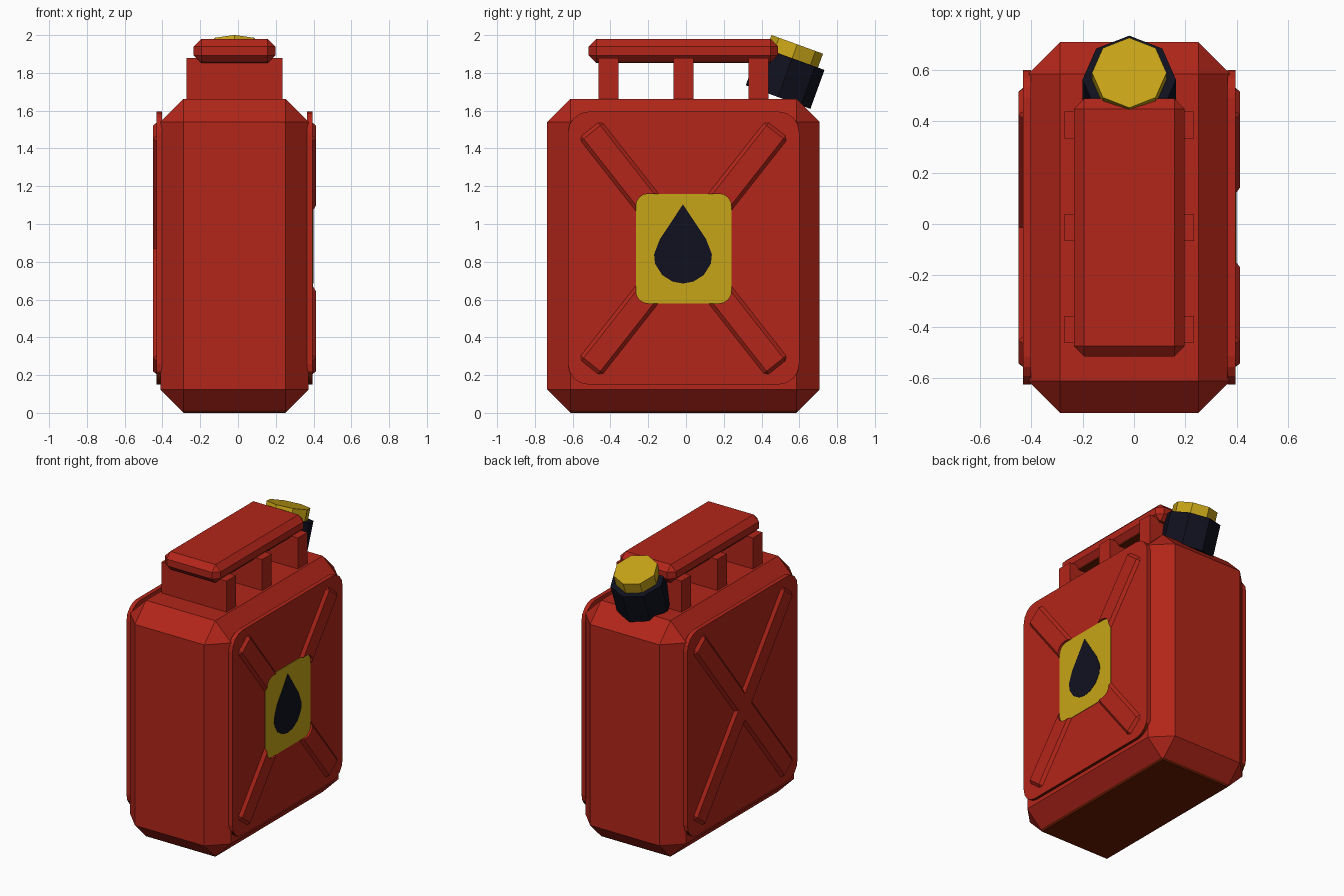
import bpy, bmesh, math
from mathutils import Matrix, Vector

if "Cube" in bpy.data.objects:
    bpy.data.objects.remove(bpy.data.objects["Cube"])

CX, CY = -0.0185, -0.0135   # centre of the can body


def material(name, rgb):
    m = bpy.data.materials.new(name)
    m.diffuse_color = (*rgb, 1)
    m.use_nodes = True
    m.node_tree.nodes["Principled BSDF"].inputs["Base Color"].default_value = m.diffuse_color
    return m


RED = material("red_paint", (0.447, 0.019, 0.010))
YELLOW = material("yellow_paint", (0.575, 0.375, 0.009))
BLACK = material("dark_rubber", (0.005, 0.0055, 0.0135))
BROWN = material("brown_underside", (0.145, 0.011, 0.001))


def finish(name, bm, mat):
    bmesh.ops.recalc_face_normals(bm, faces=bm.faces)
    me = bpy.data.meshes.new(name)
    bm.to_mesh(me)
    bm.free()
    me.materials.append(mat)
    ob = bpy.data.objects.new(name, me)
    bpy.context.collection.objects.link(ob)
    return ob


def box(name, lo, hi, mat, bevel=0, rot=0):
    """Box between two corners, optionally chamfered, turned about x through its centre."""
    lo, hi = Vector(lo), Vector(hi)
    bm = bmesh.new()
    bmesh.ops.create_cube(bm, size=1, matrix=Matrix.Diagonal((*(hi - lo), 1)))
    if bevel:
        bmesh.ops.bevel(bm, geom=bm.edges[:], offset=bevel, segments=1,
                        profile=0.5, affect='EDGES')
    bm.transform(Matrix.Translation((lo + hi) / 2) @ Matrix.Rotation(rot, 4, 'X'))
    return finish(name, bm, mat)


def brown_below(ob, z):
    """Cut the mesh at height z and colour everything under the cut brown."""
    bm = bmesh.new()
    bm.from_mesh(ob.data)
    bmesh.ops.bisect_plane(bm, geom=bm.verts[:] + bm.edges[:] + bm.faces[:],
                           plane_co=(0, 0, z), plane_no=(0, 0, 1))
    for f in bm.faces:
        f.material_index = int(f.calc_center_median().z < z)
    bm.to_mesh(ob.data)
    bm.free()
    ob.data.materials.append(BROWN)


def plate(name, pts, x0, x1, mat):
    """Extrude a (y, z) outline from x0 to x1."""
    bm = bmesh.new()
    f = bm.faces.new([bm.verts.new((x0, y, z)) for y, z in pts])
    r = bmesh.ops.extrude_face_region(bm, geom=[f])
    bmesh.ops.translate(bm, vec=(x1 - x0, 0, 0),
                        verts=[v for v in r["geom"] if isinstance(v, bmesh.types.BMVert)])
    return finish(name, bm, mat)


def rounded(y0, y1, z0, z1, r, n=4):
    pts = []
    corners = [(y1 - r, z1 - r), (y0 + r, z1 - r), (y0 + r, z0 + r), (y1 - r, z0 + r)]
    for q, (y, z) in enumerate(corners):
        for i in range(n + 1):
            a = math.pi / 2 * (q + i / n)
            pts.append((y + r * math.cos(a), z + r * math.sin(a)))
    return pts


def octagon(name, top, axis_from, axis_to, r, mat, tilt):
    """Eight-sided cylinder along a tilted axis, measured from the top centre."""
    bm = bmesh.new()
    bmesh.ops.create_cone(bm, cap_ends=True, segments=8, radius1=r, radius2=r,
                          depth=axis_to - axis_from,
                          matrix=Matrix.Translation((0, 0, (axis_from + axis_to) / 2)))
    bm.transform(Matrix.Translation(top) @ Matrix.Rotation(-tilt, 4, 'X'))
    return finish(name, bm, mat)


# Chamfered can body with brown underside
body = box("can_body", (CX - 0.393, CY - 0.7215, 0), (CX + 0.393, CY + 0.7215, 1.662),
           RED, 0.123)
brown_below(body, 0.012)

# Raised side panels with crossed ribs, both sides; right ribs stop at the badge
badge_outline = rounded(-0.265, 0.24, 0.58, 1.16, 0.065)
cutter = plate("badge_cutter", badge_outline, 0.2, 0.6, RED)
cutter.hide_render = True
for side, s in (("right", 1), ("left", -1)):
    panel = plate(f"{side}_panel", rounded(-0.625, 0.60, 0.15, 1.595, 0.11),
                  CX + s * 0.383, CX + s * 0.413, RED)
    # downward edges of the panel are brown
    panel.data.materials.append(BROWN)
    for p in panel.data.polygons:
        p.material_index = int(p.normal.z < -0.5)
    xs = sorted((CX + s * 0.36, CX + s * 0.432))
    for k, a in enumerate((1, -1)):
        rib = box(f"{side}_rib_{k + 1}", (xs[0], CY - 0.0765, 0.871 - 0.803),
                  (xs[1], CY + 0.0765, 0.871 + 0.803), RED, 0.02, a * math.radians(38.2))
        if s > 0:
            mod = rib.modifiers.new("badge_gap", 'BOOLEAN')
            mod.operation, mod.solver, mod.object = 'DIFFERENCE', 'EXACT', cutter
            deps = bpy.context.evaluated_depsgraph_get()
            mesh = bpy.data.meshes.new_from_object(rib.evaluated_get(deps))
            rib.modifiers.clear()
            rib.data = mesh
bpy.data.objects.remove(cutter)

# Flush badge with drop on the right side only
plate("badge", badge_outline, 0.392, 0.398, YELLOW)
half = [(0.122, 0.92), (0.153, 0.84), (0.148, 0.79), (0.11, 0.73), (0.055, 0.695)]
drop = [(0, 1.104)] + half + [(0, 0.685)] + [(-y, z) for y, z in reversed(half)]
plate("badge_drop", [(y - 0.016, z) for y, z in drop], 0.396, 0.400, BLACK)

# Handle: three uprights and a chamfered grip bar
for i, y in enumerate((-0.411, CY, 0.385)):
    box(f"handle_post_{i + 1}", (CX - 0.253, y - 0.053, 1.64),
        (CX + 0.253, y + 0.053, 1.88), RED)
grip = box("handle_grip", (CX - 0.216, -0.515, 1.853), (CX + 0.216, 0.488, 1.98), RED, 0.04)
brown_below(grip, 1.860)

# Tilted spout and cap
top, tilt = (CX, 0.589, 1.951), math.radians(20)
octagon("spout", top, -0.297, -0.078, 0.182, BLACK, tilt)
octagon("cap", top, -0.09, 0, 0.145, YELLOW, tilt)
